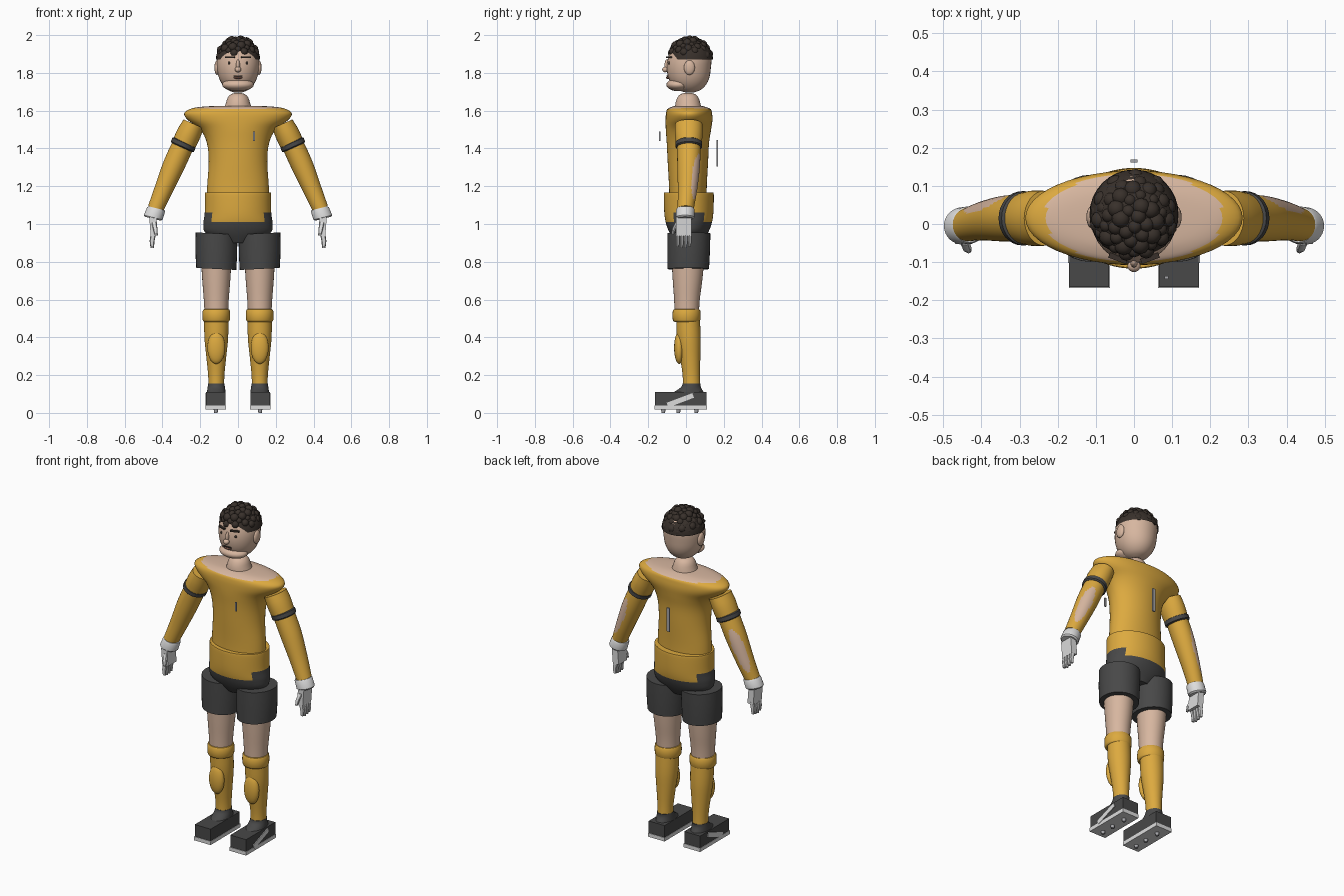
import bpy, bmesh, math
from mathutils import Vector, Matrix

cube = bpy.data.objects.get("Cube")
if cube:
    bpy.data.objects.remove(cube, do_unlink=True)


def material(name, r, g, b):
    m = bpy.data.materials.new(name)
    m.use_nodes = True
    m.diffuse_color = (r, g, b, 1)
    m.node_tree.nodes["Principled BSDF"].inputs["Base Color"].default_value = (r, g, b, 1)
    return m


YELLOW = material("shirt_yellow", .72, .40, .05)
SKIN = material("skin", .68, .47, .35)
DARK = material("dark_grey", .065, .065, .065)
HAIR = material("hair_brown", .04, .03, .024)
WHITE = material("glove_white", .72, .72, .72)
GREY = material("trim_grey", .38, .38, .4)
LIP = material("lip_brown", .3, .14, .1)


def finish(name, bm, mats, smooth=True):
    bmesh.ops.recalc_face_normals(bm, faces=bm.faces[:])
    mesh = bpy.data.meshes.new(name)
    bm.to_mesh(mesh)
    bm.free()
    for m in mats:
        mesh.materials.append(m)
    ob = bpy.data.objects.new(name, mesh)
    bpy.context.collection.objects.link(ob)
    if smooth:
        bpy.ops.object.select_all(action='DESELECT')
        ob.select_set(True)
        bpy.context.view_layer.objects.active = ob
        bpy.ops.object.shade_smooth_by_angle(angle=math.radians(40))
    return ob


def refine(rings, n):
    """Smooth interpolation between the given rings."""
    if n < 2:
        return rings
    out = []
    for i in range(len(rings) - 1):
        a, b = rings[max(i - 1, 0)], rings[i]
        c, d = rings[i + 1], rings[min(i + 2, len(rings) - 1)]
        for k in range(n):
            t = k / n
            out.append([q + .5 * t * (r - p + t * (2*p - 5*q + 4*r - s + t * (3*(q - r) + s - p)))
                        for p, q, r, s in zip(a, b, c, d)])
    return out + [rings[-1]]


def loft(name, rings, mats, side=1, tilt=0, n=1, seg=32, rule=None):
    """Skin elliptical rings (x, y, z, rx, ry); tilt leans the ring outwards."""
    bm = bmesh.new()
    u = Vector((math.cos(tilt), 0, math.sin(tilt)))
    loops = []
    for x, y, z, rx, ry in refine(rings, n):
        loop = []
        for k in range(seg):
            a = math.tau * k / seg
            p = Vector((x, y, z)) + u * rx * math.cos(a) + Vector((0, ry * math.sin(a), 0))
            p.x *= side
            loop.append(bm.verts.new(p))
        loops.append(loop)
    for a, b in zip(loops, loops[1:]):
        for k in range(seg):
            j = (k + 1) % seg
            bm.faces.new((a[k], a[j], b[j], b[k]))
    bm.faces.new(loops[0])
    bm.faces.new(loops[-1])
    if rule:
        for f in bm.faces:
            f.material_index = rule(f.calc_center_median())
    return finish(name, bm, mats)


def ball(name, centre, radii, mat, seg=20):
    bm = bmesh.new()
    bmesh.ops.create_uvsphere(bm, u_segments=seg, v_segments=seg // 2, radius=1,
                              matrix=Matrix.Translation(centre) @ Matrix.Diagonal((*radii, 1)))
    return finish(name, bm, [mat])


def box(name, centre, size, mat, axis='X', angle=0):
    bm = bmesh.new()
    bmesh.ops.create_cube(bm, size=1, matrix=Matrix.Translation(centre)
                          @ Matrix.Rotation(angle, 4, axis) @ Matrix.Diagonal((*size, 1)))
    return finish(name, bm, [mat], smooth=False)


# Torso with bare shoulders and neck
loft("torso", [(0, .01, 1.1, .165, .1), (0, .01, 1.2, .163, .1), (0, .01, 1.33, .155, .107),
               (0, .01, 1.43, .165, .112), (0, .013, 1.5, .2, .12), (0, .016, 1.55, .265, .124),
               (0, .016, 1.585, .285, .122), (0, .016, 1.608, .255, .115), (0, .014, 1.62, .2, .09),
               (0, .012, 1.626, .1, .07)], [YELLOW, SKIN], n=4, seg=48,
     rule=lambda c: int(c.z > 1.6 and (c.x / .235) ** 2 + ((c.y - .016) / .116) ** 2 < 1))
loft("neck", [(0, .012, 1.61, .075, .07), (0, .01, 1.64, .064, .066), (0, .01, 1.67, .054, .055),
              (0, .01, 1.688, .036, .038), (0, .01, 1.694, .012, .012)], [SKIN], n=2)

# Shirt hem over the pelvis of the shorts
loft("shirt_hem", [(0, .015, 1.165, .172, .128), (0, .015, 1.155, .175, .132), (0, .015, 1.06, .176, .13),
                   (0, .015, 1.0, .183, .12), (0, .015, .95, .17, .1), (0, .015, .9, .08, .07)],
     [YELLOW, DARK], n=5, seg=64,
     rule=lambda c: int(c.z < (1.06 if abs(c.x) > .135 else 1.01)))
box("chest_badge", (.085, -.14, 1.465), (.01, .008, .052), GREY)
box("back_bar", (0, .165, 1.375), (.018, .008, .14), GREY)

# Head
loft("head", [(0, .02, 1.696, .02, .02), (0, .018, 1.71, .055, .06), (0, .016, 1.74, .084, .092),
              (0, .015, 1.78, .103, .11), (0, .015, 1.83, .112, .117), (0, .02, 1.88, .111, .115),
              (0, .025, 1.93, .095, .1), (0, .025, 1.962, .06, .065), (0, .025, 1.975, .01, .01)],
     [SKIN], n=3)
ball("jaw", (0, -.04, 1.737), (.084, .064, .034), SKIN, 28)
ball("nose_tip", (0, -.11, 1.818), (.017, .016, .015), SKIN)
ball("nose_bridge", (0, -.1, 1.84), (.01, .014, .032), SKIN)
ball("lower_lip", (0, -.096, 1.774), (.024, .01, .006), LIP)
box("mouth", (0, -.1, 1.783), (.05, .008, .004), HAIR)
for s, side in ((1, "left"), (-1, "right")):
    ball(side + "_ear", (s * .111, .018, 1.828), (.014, .029, .039), SKIN)
    ball(side + "_eye", (s * .047, -.089, 1.852), (.007, .005, .008), HAIR, 12)
    box(side + "_eyebrow", (s * .042, -.09, 1.884), (.05, .014, .008), HAIR, 'Z', s * .35)

# Hair: cropped cap covered by curls
bm = bmesh.new()
bmesh.ops.create_uvsphere(bm, u_segments=32, v_segments=20, radius=1,
                          matrix=Matrix.Translation((0, .025, 1.87)) @ Matrix.Diagonal((.117, .118, .114, 1)))
for co, no in (((0, 0, 1.872), (0, 0, 1)), ((0, -.045, 1.872), (0, .75, .6))):
    bmesh.ops.bisect_plane(bm, geom=bm.verts[:] + bm.edges[:] + bm.faces[:],
                           plane_co=co, plane_no=no, clear_inner=True)
finish("hair_cap", bm, [HAIR])
bm = bmesh.new()
COUNT = 62
for i in range(COUNT):
    h = 1 - .84 * (i + .5) / COUNT
    a = i * math.pi * (3 - math.sqrt(5))
    w = math.sqrt(1 - h * h)
    p = Vector((.1 * w * math.cos(a), .02 + .104 * w * math.sin(a), 1.87 + .108 * h))
    if p.y < -.03 and p.z < 1.905:
        continue
    bmesh.ops.create_icosphere(bm, subdivisions=2, radius=.021 + .004 * math.sin(i * 5),
                               matrix=Matrix.Translation(p))
finish("hair_curls", bm, [HAIR])

LEAN = math.radians(24)
for s, side in ((1, "left"), (-1, "right")):
    # Arm
    loft(side + "_sleeve", [(.235, .015, 1.53, .058, .072), (.262, .015, 1.475, .064, .073),
                            (.292, .015, 1.41, .062, .066)], [YELLOW], s, LEAN, 3)
    loft(side + "_arm_band", [(.283, .015, 1.435, .06, .064), (.286, .015, 1.43, .067, .071),
                              (.294, .015, 1.41, .067, .071), (.297, .015, 1.405, .06, .064)],
         [DARK], s, LEAN)

    def bare_patch(c):
        # Elongated bare area on the back outer side of the forearm
        t = (1.42 - c.z) / .34
        off = Vector((abs(c.x) - .29 - .147 * t, c.y - .015 + .017 * t))
        a = math.atan2(off.y, off.x) - math.radians(58)
        return int((a / .6) ** 2 + ((t - .5) / .36) ** 2 < 1)

    loft(side + "_forearm", [(.29, .015, 1.42, .058, .062), (.34, .014, 1.31, .058, .06),
                             (.395, .008, 1.18, .049, .051), (.437, -.002, 1.08, .042, .043)],
         [YELLOW, SKIN], s, LEAN, 10, 48, bare_patch)
    # Glove
    loft(side + "_glove_cuff", [(.431, -.003, 1.083, .045, .045), (.434, -.003, 1.076, .049, .049),
                                (.449, -.005, 1.035, .051, .049), (.452, -.005, 1.028, .044, .042)],
         [WHITE], s, math.radians(14))
    box(side + "_palm", (s * .447, -.012, .988), (.038, .08, .1), WHITE, 'Y', s * .08)
    for k in range(4):
        y = -.044 + .021 * k
        drop = .87 + .006 * abs(k - 1.3)
        loft(f"{side}_finger_{k + 1}", [(.448, y, .95, .014, .01), (.455, y, .91, .013, .01),
                                        (.454, y, drop, .009, .007)], [WHITE], s, seg=8)
    loft(side + "_thumb", [(.445, -.045, 1.01, .013, .012), (.438, -.063, .975, .012, .011),
                           (.434, -.07, .945, .008, .007)], [WHITE], s, seg=8)

    # Leg
    loft(side + "_shorts_leg", [(.114, .015, .95, .11, .114), (.115, .014, .86, .111, .113),
                                (.115, .012, .762, .106, .11)], [DARK], s, .05, 2)
    loft(side + "_thigh", [(.115, .01, .8, .08, .086), (.115, .008, .7, .074, .078),
                           (.115, .005, .6, .066, .068), (.115, .004, .52, .062, .064)], [SKIN], s, n=3)
    loft(side + "_sock", [(.115, .01, .52, .064, .062), (.115, .015, .4, .063, .063),
                          (.115, .022, .3, .053, .054), (.115, .028, .2, .043, .046),
                          (.115, .03, .13, .042, .046)], [YELLOW], s, n=3)
    loft(side + "_sock_cuff", [(.115, .003, .549, .064, .064), (.115, .003, .54, .072, .073),
                               (.115, .003, .492, .072, .073), (.115, .003, .482, .064, .064)], [YELLOW], s, n=2)
    ball(side + "_shin_guard", (s * .115, -.036, .345), (.047, .027, .086), YELLOW, 28)
    # Boot
    loft(side + "_boot_ankle", [(.115, .03, .155, .043, .048), (.115, .026, .135, .046, .053),
                                (.115, .012, .105, .05, .085)], [DARK], s, n=3)
    box(side + "_boot", (s * .117, -.028, .074), (.104, .274, .072), DARK)
    box(side + "_boot_sole", (s * .117, -.028, .028), (.108, .28, .022), WHITE)
    box(side + "_boot_stripe", (s * .17, -.03, .067), (.006, .145, .026), WHITE, 'X', .36)
    for k, y in enumerate((-.12, -.04, .055)):
        loft(f"{side}_stud_{k + 1}", [(.117, y, .02, .012, .012), (.117, y, 0, .009, .009)],
             [GREY], s, seg=12)
